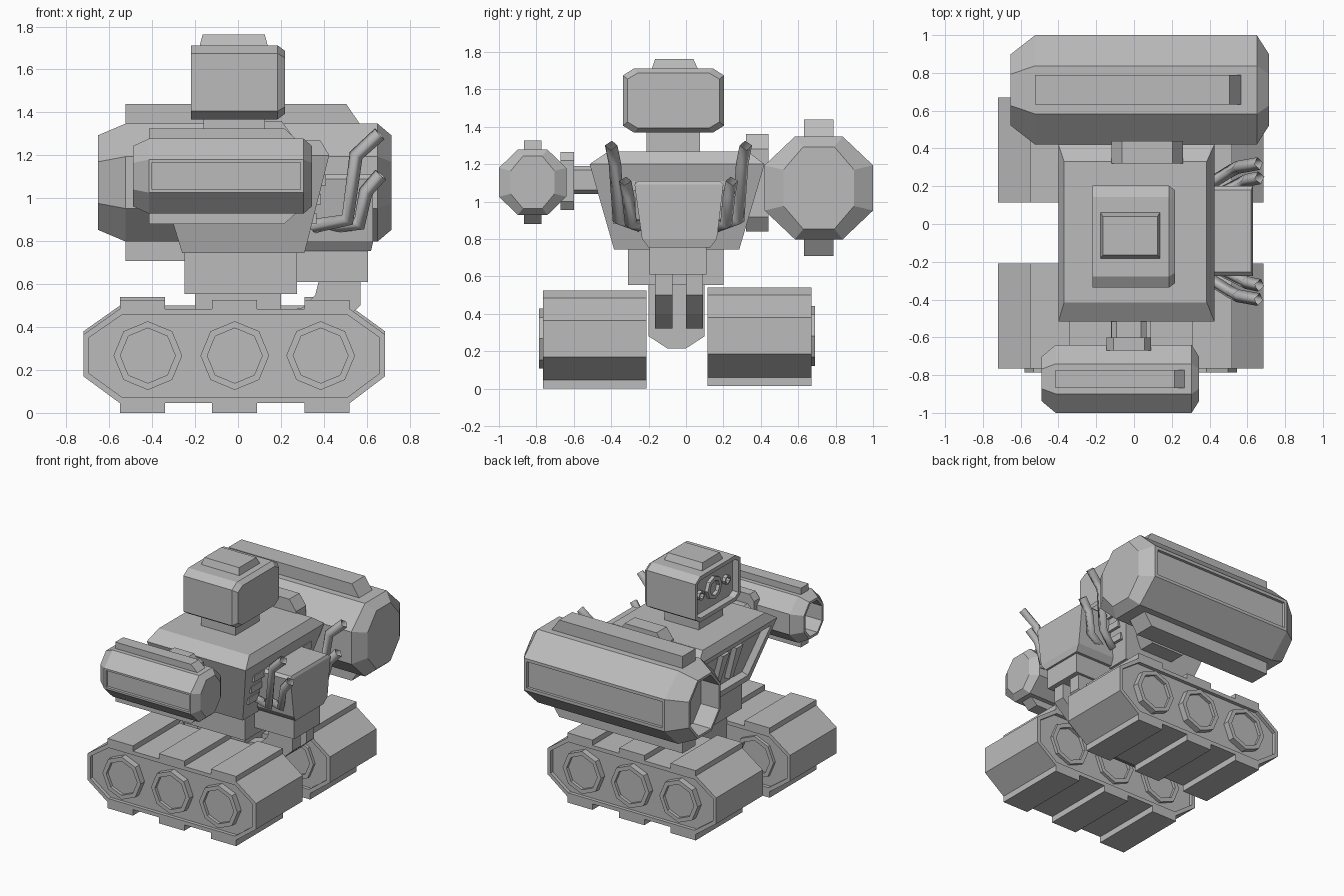
import bpy, bmesh, math
from mathutils import Vector

cube = bpy.data.objects.get("Cube")
if cube:
    bpy.data.objects.remove(cube, do_unlink=True)

grey = bpy.data.materials.new("plain_grey")
grey.use_nodes = True
grey.diffuse_color = (0.5, 0.5, 0.5, 1)
grey.node_tree.nodes["Principled BSDF"].inputs["Base Color"].default_value = (0.5, 0.5, 0.5, 1)


def loft(name, rings, recesses=()):
    """Skin between rings of points, cap both ends, then sink panels into
    the faces that look along each given direction."""
    bm = bmesh.new()
    loops = [[bm.verts.new(p) for p in ring] for ring in rings]
    n = len(loops[0])
    for a, b in zip(loops, loops[1:]):
        for i in range(n):
            j = (i + 1) % n
            bm.faces.new((a[i], a[j], b[j], b[i]))
    bm.faces.new(loops[0])
    bm.faces.new(loops[-1])
    bmesh.ops.recalc_face_normals(bm, faces=bm.faces)
    bm.normal_update()
    for direction, margin, depth in recesses:
        d = Vector(direction)
        best = max(f.normal.dot(d) for f in bm.faces)
        faces = [f for f in bm.faces if f.normal.dot(d) > best - 0.001]
        face = max(faces, key=lambda f: f.calc_area())
        bmesh.ops.inset_individual(bm, faces=[face], thickness=margin)
        push = face.normal * -0.001
        rim = bmesh.ops.extrude_discrete_faces(bm, faces=[face])["faces"]
        sink = rim[0].normal * -depth + push
        bmesh.ops.translate(bm, vec=sink, verts=rim[0].verts)
    mesh = bpy.data.meshes.new(name)
    bm.to_mesh(mesh)
    bm.free()
    mesh.materials.append(grey)
    obj = bpy.data.objects.new(name, mesh)
    bpy.context.collection.objects.link(obj)
    return obj


def prism(name, outline, axis, a, b, recesses=()):
    """Extrude a 2D outline along x or y."""
    place = {"x": lambda u, v, t: (t, u, v), "y": lambda u, v, t: (u, t, v)}[axis]
    return loft(name, [[place(u, v, t) for u, v in outline] for t in (a, b)], recesses)


def rect(x0, x1, y0, y1, z):
    return [(x0, y0, z), (x1, y0, z), (x1, y1, z), (x0, y1, z)]


def box(name, x0, x1, y0, y1, z0, z1, recesses=()):
    return loft(name, [rect(x0, x1, y0, y1, z0), rect(x0, x1, y0, y1, z1)], recesses)


def octagon(cu, cv, ru, rv, cut=0.55):
    """Rectangle with cut corners."""
    cu_, cv_ = ru * (1 - cut), rv * (1 - cut)
    return [(cu + u, cv + v) for u, v in (
        (-cu_, -rv), (cu_, -rv), (ru, -cv_), (ru, cv_),
        (cu_, rv), (-cu_, rv), (-ru, cv_), (-ru, -cv_))]


def disc(cu, cv, r):
    return [(cu + r * math.cos(i * math.pi / 4), cv + r * math.sin(i * math.pi / 4))
            for i in range(8)]


# Tracks with tread pads and octagonal wheels on both sides
TRACK = [(-0.72, 0.17), (-0.72, 0.365), (-0.55, 0.485), (0.52, 0.485),
         (0.685, 0.365), (0.685, 0.17), (0.52, 0.045), (-0.55, 0.045)]


def track(side, y0, y1, lift, outward):
    outline = [(x, z + lift) for x, z in TRACK]
    prism(side + "_track", outline, "y", y0, y1,
          [((0, -1, 0), 0.03, 0.025), ((0, 1, 0), 0.03, 0.025)])
    for i, x in enumerate((-0.445, -0.017, 0.415)):
        for part, z0, z1 in (("lower", 0, 0.06), ("upper", 0.47, 0.525)):
            box(f"{side}_{part}_tread_{i}", x - 0.105, x + 0.105, y0, y1, z0 + lift, z1 + lift)
    for i, x in enumerate((-0.42, -0.015, 0.385)):
        for d, y in ((-1, y0), (1, y1)):
            tip = y + d * (0.02 if d == outward else -0.003)
            prism(f"{side}_wheel_{i}_{'near' if d < 0 else 'far'}",
                  disc(x, 0.267 + lift, 0.16), "y", y - d * 0.06, tip,
                  [((0, d, 0), 0.032, 0.022)])


track("front", -0.765, -0.21, 0, -1)
track("rear", 0.115, 0.67, 0.015, 1)

# Chassis between the tracks and the rear struts
prism("chassis", [(-0.2, 0.56), (-0.2, 0.28), (-0.1, 0.215), (0.0, 0.215),
                  (0.1, 0.28), (0.1, 0.56)], "x", -0.2, 0.2)
STRUT = [(0.15, 0.32), (0.36, 0.32), (0.46, 0.4), (0.57, 0.5), (0.57, 0.63),
         (0.38, 0.63), (0.36, 0.55), (0.3, 0.49), (0.15, 0.46)]
for name, y in (("front_strut", -0.165), ("rear_strut", 0.0)):
    prism(name, STRUT, "y", y, y + 0.092)

# Pelvis, tapered torso and neck
box("pelvis", -0.25, 0.275, -0.31, 0.2, 0.555, 0.75)
loft("torso", [rect(-0.26, 0.31, -0.385, 0.285, 0.745),
               rect(-0.4, 0.425, -0.515, 0.42, 1.2),
               rect(-0.37, 0.385, -0.415, 0.33, 1.268)],
     [((-1, 0, -0.3), 0.07, 0.05)])
for i, y in enumerate((-0.13, 0.03)):
    loft(f"chest_bar_{i}", [rect(-0.285, -0.24, y - 0.02, y + 0.02, 0.86),
                            rect(-0.36, -0.3, y - 0.04, y + 0.04, 1.12)])
for i in range(3):
    z = 0.88 + i * 0.09
    x = 0.355 + i * 0.022
    for side, y in (("front", -0.33), ("rear", 0.23)):
        box(f"{side}_rib_{i}", x - 0.06, x + 0.01, y - 0.06, y + 0.06, z, z + 0.05)
box("neck", -0.16, 0.125, -0.21, 0.075, 1.25, 1.38)

# Head with a sunken face, lenses and a cap
HX, HY, HZ = 0.0, -0.067, 1.54


def head_ring(x, shrink):
    return [(x, u, v) for u, v in octagon(HY, HZ, 0.27 - shrink, 0.172 - shrink, 0.22)]


loft("head", [head_ring(-0.22, 0), head_ring(0.185, 0), head_ring(0.218, 0.025)],
     [((-1, 0, 0), 0.03, 0.05)])
for name, y, r in (("main_lens", HY, 0.085), ("left_lens", HY + 0.155, 0.035),
                   ("right_lens", HY - 0.155, 0.035)):
    prism(name, disc(y, HZ, r), "x", -0.15, -0.195, [((-1, 0, 0), r * 0.35, 0.025)])
loft("head_cap", [rect(-0.18, 0.14, -0.185, 0.065, 1.705),
                  rect(-0.165, 0.125, -0.165, 0.04, 1.762)])

# Backpack with its lower block
loft("backpack", [rect(0.3, 0.62, -0.2, 0.13, 0.755),
                  rect(0.3, 0.63, -0.235, 0.165, 0.8),
                  rect(0.36, 0.63, -0.275, 0.2, 1.09),
                  rect(0.36, 0.62, -0.255, 0.18, 1.11)])
box("backpack_base", 0.24, 0.605, -0.195, 0.11, 0.61, 0.77)


# Square exhaust pipes, mirrored about the torso centre
def pipe(name, points):
    curve = bpy.data.curves.new(name, "CURVE")
    curve.dimensions = "3D"
    curve.bevel_depth = 0.034
    curve.bevel_resolution = 0
    spline = curve.splines.new("POLY")
    spline.points.add(len(points) - 1)
    for p, co in zip(spline.points, points):
        p.co = (*co, 1)
    curve.materials.append(grey)
    bpy.context.collection.objects.link(bpy.data.objects.new(name, curve))


TALL = [(0.66, 0.36, 1.3), (0.55, 0.34, 1.2), (0.51, 0.32, 0.9), (0.35, 0.22, 0.87)]
SHORT = [(0.665, 0.285, 1.11), (0.595, 0.27, 1.03), (0.565, 0.255, 0.88), (0.42, 0.18, 0.87)]
for side, s in (("front", -1), ("rear", 1)):
    for name, path in (("tall", TALL), ("short", SHORT)):
        pipe(f"{side}_{name}_pipe", [(x, -0.04 + s * y, z) for x, y, z in path])


# Launcher barrels: long octagonal hulls with rails and an open muzzle
def barrel(name, xs, cy, cz, ry, rz, panel, rail_half, rail_h, rail_end):
    rings = []
    for x, ky, kz in zip(xs, (0.65, 1, 1, 0.65), (0.8, 1, 1, 0.8)):
        rings.append([(x, u, v) for u, v in octagon(cy, cz, ry * ky, rz * kz, 0.56)])
    loft(name, rings, [((0, panel, 0), ry * 0.11, 0.02), ((-1, 0, 0), 0.02, 0.15)])
    for part, d in (("upper", 1), ("lower", -1)):
        base, tip = cz + d * (rz - 0.02), cz + d * (rz + rail_h)
        prism(f"{name}_{part}_rail",
              [(xs[1], base), (xs[1], tip), (rail_end, tip), (rail_end + 0.075, base)],
              "y", cy - rail_half, cy + rail_half)


barrel("small_barrel", (-0.49, -0.415, 0.305, 0.345), -0.82, 1.103, 0.18, 0.175,
       -1, 0.047, 0.048, 0.215)
barrel("large_barrel", (-0.653, -0.523, 0.65, 0.715), 0.71, 1.073, 0.29, 0.275,
       1, 0.078, 0.09, 0.505)

# Mounts joining the barrels to the torso
prism("small_mount_plate", octagon(-0.027, 1.11, 0.118, 0.155, 0.3), "y", -0.67, -0.6)
prism("small_mount_shaft", octagon(-0.027, 1.115, 0.092, 0.075, 0.3), "y", -0.62, -0.4)
prism("large_mount_plate", octagon(0.07, 1.1, 0.19, 0.26, 0.3), "y", 0.32, 0.44)
